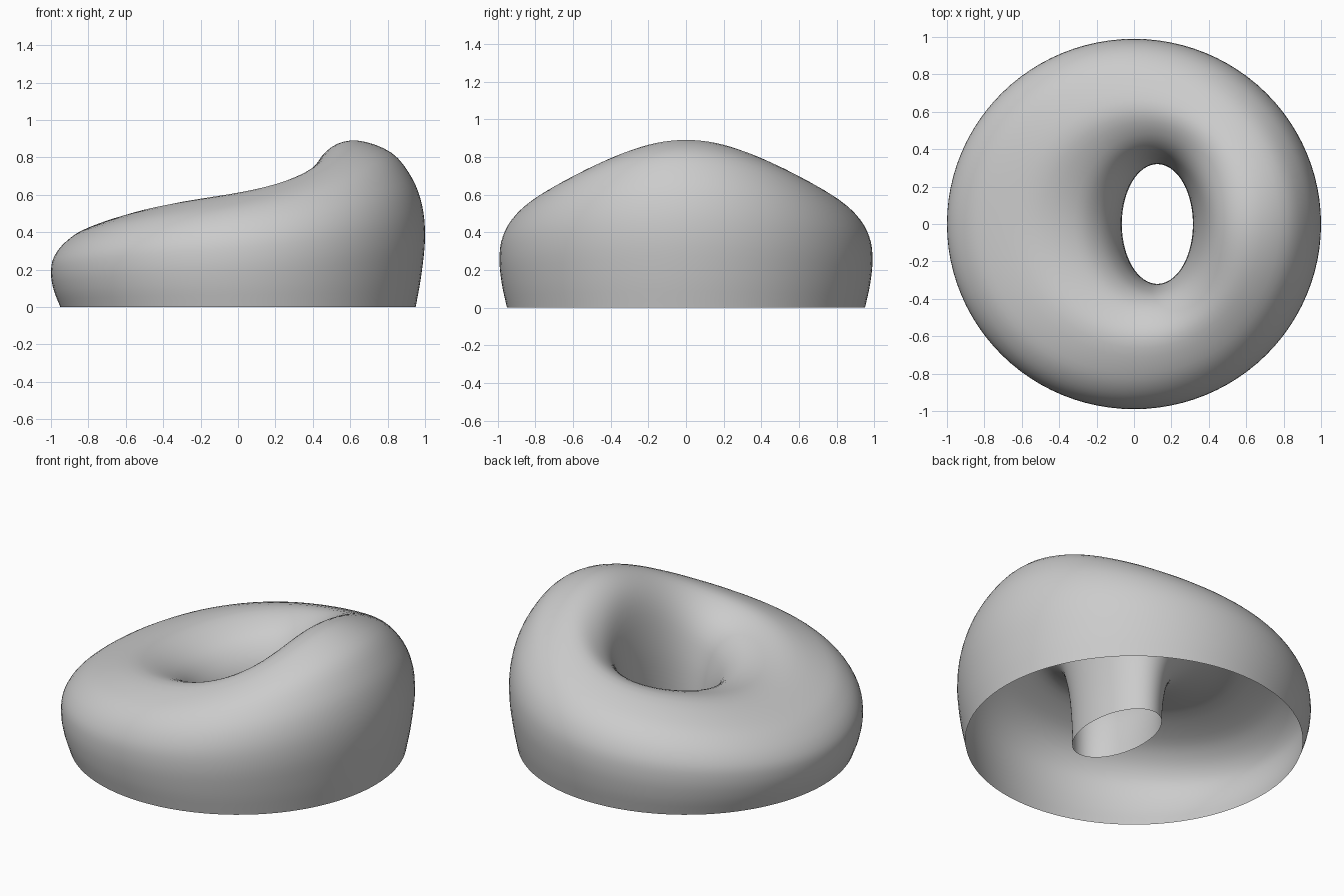
import bpy, bmesh, math

if "Cube" in bpy.data.objects:
    bpy.data.objects.remove(bpy.data.objects["Cube"])

N, SUB = 96, 4  # points around, steps between profile rings

# Section rings from outer base, over the crest, down the hole:
# (x left, x right, y half, z left, z side, z right)
RINGS = [
    (-.95, .95, .95, 0, 0, 0),
    (-.985, .98, .978, .09, .13, .17),
    (-1.0, 1.0, .99, .18, .26, .37),
    (-.985, .985, .973, .265, .375, .54),
    (-.92, .93, .91, .35, .48, .69),
    (-.80, .82, .80, .425, .56, .825),
    (-.55, .64, .62, .50, .62, .89),
    (-.32, .50, .48, .475, .575, .855),
    (-.19, .405, .39, .395, .47, .73),
    (-.11, .345, .345, .27, .32, .48),
    (-.075, .32, .325, .13, .15, .22),
    (-.065, .315, .32, 0, 0, 0),
]


def smooth(a, b, c, d, t):
    """Catmull-Rom blend of four rings."""
    return [.5 * (2 * q + (r - p) * t + (2 * p - 5 * q + 4 * r - s) * t * t
                  + (3 * q - p - 3 * r + s) * t ** 3)
            for p, q, r, s in zip(a, b, c, d)]


def extend(a, b):
    return [2 * p - q for p, q in zip(a, b)]


ctrl = [extend(RINGS[0], RINGS[1])] + RINGS + [extend(RINGS[-1], RINGS[-2])]
rings = [smooth(*ctrl[i:i + 4], k / SUB)
         for i in range(len(RINGS) - 1) for k in range(SUB)] + [RINGS[-1]]

# Open-bottomed ring cushion with a raised back
bm = bmesh.new()
grid = []
for xl, xr, y, zl, zs, zr in rings:
    row = []
    for k in range(N):
        a = 2 * math.pi * k / N
        c = math.cos(a)
        z = (zs + (zr - zl) / 2 * (.6 * c + .4 * c ** 3)
             + ((zr + zl) / 2 - zs) * c * c)
        row.append(bm.verts.new(((xl + xr) / 2 + (xr - xl) / 2 * c,
                                 y * math.sin(a), max(z, 0))))
    grid.append(row)
for lo, hi in zip(grid, grid[1:]):
    for k in range(N):
        n = (k + 1) % N
        bm.faces.new((lo[k], lo[n], hi[n], hi[k])).smooth = True

mesh = bpy.data.meshes.new("ring_cushion")
bm.to_mesh(mesh)
bm.free()
obj = bpy.data.objects.new("ring_cushion", mesh)
bpy.context.collection.objects.link(obj)
